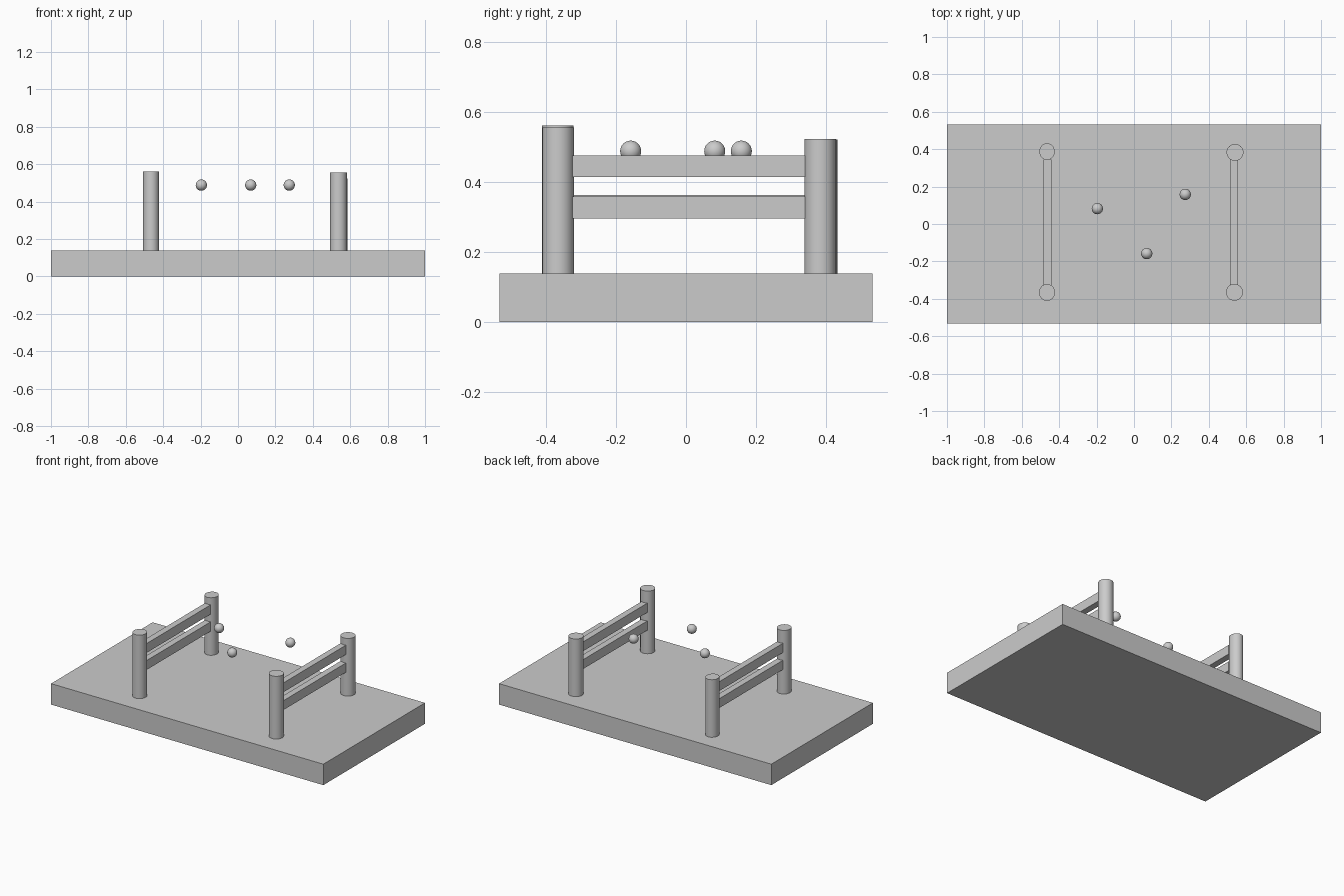
import bpy
import math

if "Cube" in bpy.data.objects:
    bpy.data.objects.remove(bpy.data.objects["Cube"])

BASE_TOP = 0.139


def box(name, lo, hi):
    bpy.ops.mesh.primitive_cube_add(size=1, location=[(a + b) / 2 for a, b in zip(lo, hi)])
    ob = bpy.context.object
    ob.name = name
    ob.scale = [b - a for a, b in zip(lo, hi)]
    bpy.ops.object.transform_apply(location=False, rotation=False, scale=True)


def post(name, x, y, top, rx, ry):
    bpy.ops.mesh.primitive_cylinder_add(vertices=32, radius=1, depth=top - BASE_TOP,
                                        location=(x, y, (top + BASE_TOP) / 2))
    ob = bpy.context.object
    ob.name = name
    ob.scale = (rx, ry, 1)
    bpy.ops.object.transform_apply(location=False, rotation=False, scale=True)
    bpy.ops.object.shade_smooth_by_angle(angle=math.radians(30))


# Base slab
box("base", (-1, -0.533, 0), (1, 0.533, BASE_TOP))

# Four posts, two per fence
post("left_front_post", -0.465, -0.366, 0.561, 0.043, 0.045)
post("left_back_post", -0.465, 0.387, 0.521, 0.041, 0.045)
post("right_front_post", 0.537, -0.365, 0.555, 0.045, 0.045)
post("right_back_post", 0.540, 0.383, 0.522, 0.045, 0.045)

# Two rails per fence, running between the posts
for side, x, low_z in (("left", -0.463, 0.301), ("right", 0.533, 0.296)):
    for level, z in (("lower", low_z), ("upper", 0.414)):
        box(f"{side}_{level}_rail", (x - 0.021, -0.325, z), (x + 0.021, 0.345, z + 0.062))

# Three small floating balls
for i, (x, y) in enumerate(((-0.196, 0.082), (0.068, -0.158), (0.274, 0.158))):
    bpy.ops.mesh.primitive_uv_sphere_add(segments=32, ring_count=16, radius=0.03,
                                         location=(x, y, 0.488))
    bpy.context.object.name = f"ball_{i + 1}"
    bpy.ops.object.shade_smooth()
